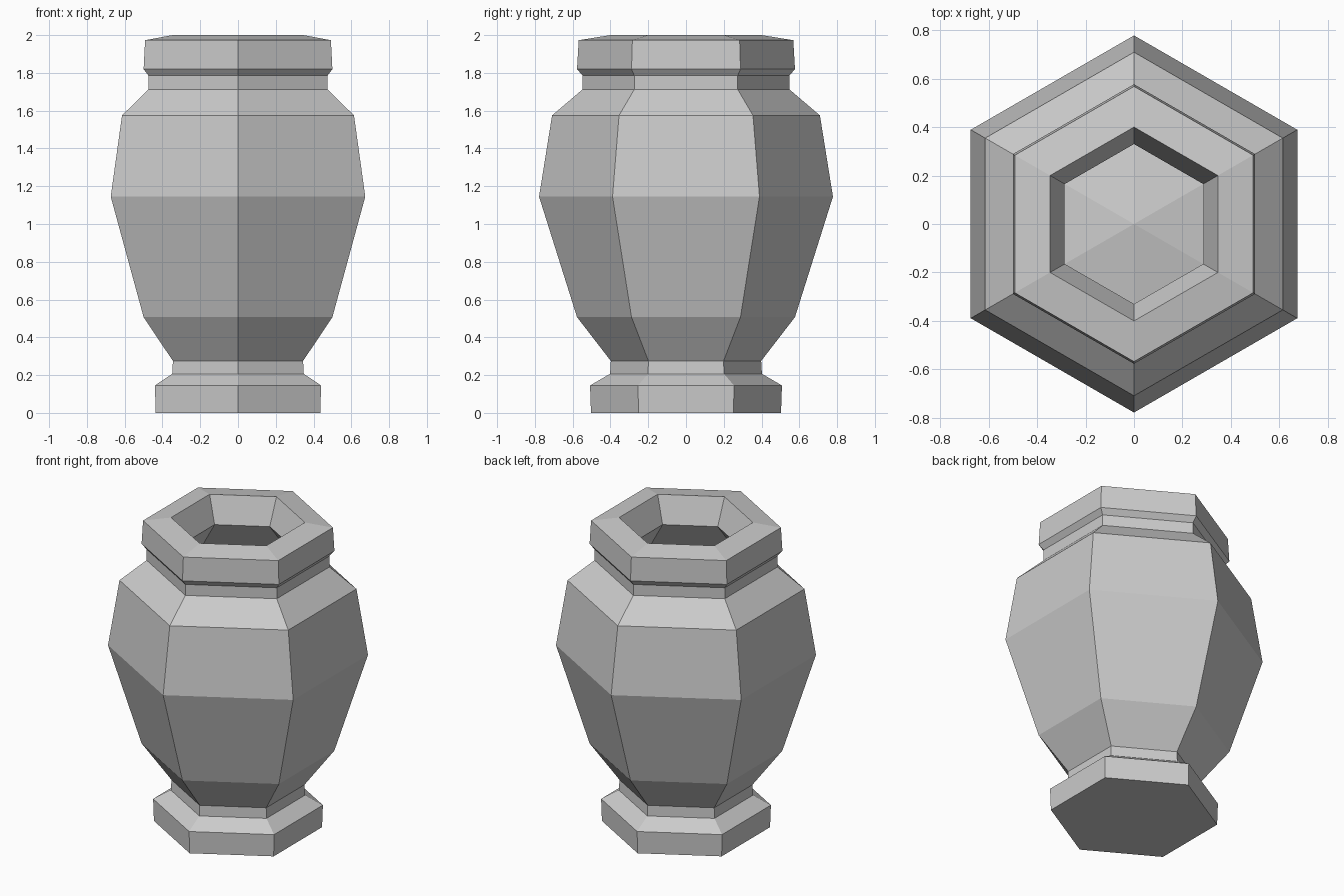
import bpy, bmesh
from math import radians, sin, cos

cube = bpy.data.objects.get("Cube")
if cube:
    bpy.data.objects.remove(cube, do_unlink=True)

SIDES = 6

# Single stone grey
stone = bpy.data.materials.new("stone_grey")
stone.use_nodes = True
grey = (0.6, 0.6, 0.6, 1)
stone.diffuse_color = grey
stone.node_tree.nodes["Principled BSDF"].inputs["Base Color"].default_value = grey

# Corner radius and height, from the foot up the outside
outside = [
    (0.503, 0.0), (0.508, 0.145), (0.402, 0.207), (0.398, 0.275),    # foot
    (0.577, 0.507), (0.778, 1.145), (0.709, 1.575), (0.547, 1.713),  # body
    (0.547, 1.785), (0.577, 1.82), (0.568, 1.973), (0.40, 2.0),      # neck and rim
]
# Down through the throat and along the hollow
inside = [(0.33, 1.83), (0.56, 1.55), (0.64, 1.145), (0.46, 0.53), (0.36, 0.38)]
FLOOR_PEAK = 0.44


def hex_ring(bm, radius, z):
    """Ring of corners with one corner on the y axis."""
    angles = [radians(90 + 360 * i / SIDES) for i in range(SIDES)]
    return [bm.verts.new((radius * cos(a), radius * sin(a), z)) for a in angles]


bm = bmesh.new()
rings = [hex_ring(bm, r, z) for r, z in outside + inside]
for low, high in zip(rings, rings[1:]):
    for i in range(SIDES):
        j = (i + 1) % SIDES
        bm.faces.new((low[i], low[j], high[j], high[i]))

# Flat underside and gently raised inner floor
bm.faces.new(list(reversed(rings[0])))
peak = bm.verts.new((0, 0, FLOOR_PEAK))
for i in range(SIDES):
    bm.faces.new((rings[-1][i], rings[-1][(i + 1) % SIDES], peak))
bmesh.ops.recalc_face_normals(bm, faces=bm.faces[:])

mesh = bpy.data.meshes.new("vase")
bm.to_mesh(mesh)
bm.free()
mesh.materials.append(stone)
vase = bpy.data.objects.new("vase", mesh)
bpy.context.collection.objects.link(vase)
